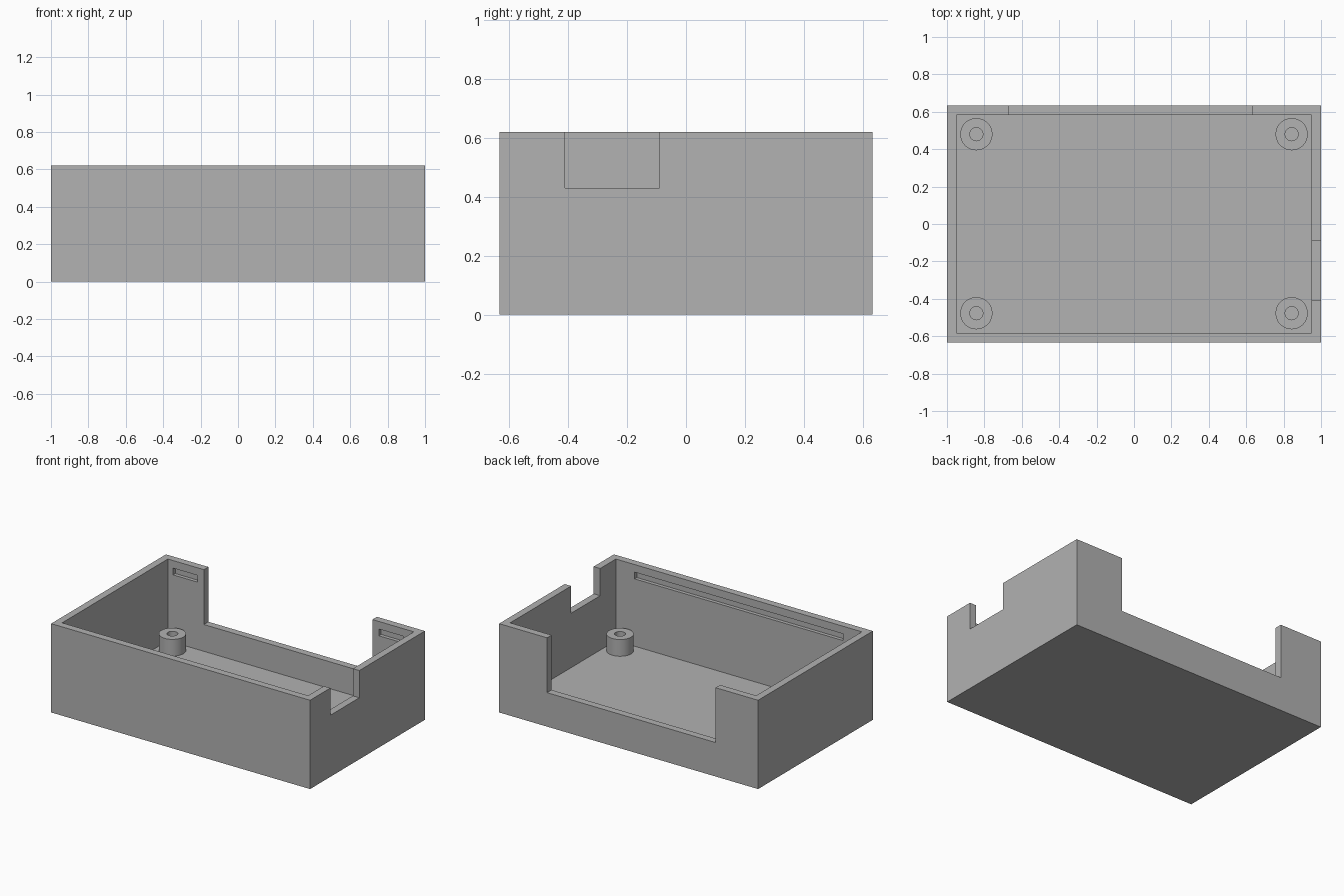
import bpy, bmesh, math
from mathutils import Vector

cube = bpy.data.objects.get("Cube")
if cube:
    bpy.data.objects.remove(cube, do_unlink=True)

HX, HY, H = 1.0, 0.633, 0.62      # outer half sizes and height
WALL = 0.05                       # wall and floor thickness
IX, IY = HX - WALL, HY - WALL     # inner half sizes
SLOT = 0.025                      # depth of the snap slots
SLOT_Z = (0.52, 0.567)
OVER = 0.1                        # cutter overshoot

grey = bpy.data.materials.new("plain_grey")
grey.use_nodes = True
grey.diffuse_color = (0.445, 0.445, 0.445, 1)
grey.node_tree.nodes["Principled BSDF"].inputs["Base Color"].default_value = grey.diffuse_color


def add_object(name, bm):
    bmesh.ops.recalc_face_normals(bm, faces=bm.faces)
    mesh = bpy.data.meshes.new(name)
    bm.to_mesh(mesh)
    bm.free()
    mesh.materials.append(grey)
    obj = bpy.data.objects.new(name, mesh)
    bpy.context.collection.objects.link(obj)
    return obj


def box(name, xs, ys, zs):
    bm = bmesh.new()
    bmesh.ops.create_cube(bm, size=1)
    low, high = (Vector(c) for c in zip(xs, ys, zs))
    for v in bm.verts:
        v.co = (low + high) / 2 + v.co * (high - low)
    return add_object(name, bm)


def activate(obj):
    bpy.ops.object.select_all(action='DESELECT')
    obj.select_set(True)
    bpy.context.view_layer.objects.active = obj


def cut(target, name, xs, ys, zs):
    cutter = box(name, xs, ys, zs)
    cutter.hide_render = True
    mod = target.modifiers.new(name, 'BOOLEAN')
    mod.operation = 'DIFFERENCE'
    mod.solver = 'EXACT'
    mod.object = cutter
    activate(target)
    bpy.ops.object.modifier_apply(modifier=mod.name)
    bpy.data.objects.remove(cutter, do_unlink=True)


# Open tray
case = box("case_tray", (-HX, HX), (-HY, HY), (0, H))
cut(case, "cavity", (-IX, IX), (-IY, IY), (WALL, H + OVER))

# Wide opening in the back wall, small notch in the +x side wall
cut(case, "back_opening", (-0.672, 0.63), (IY - 0.02, HY + OVER), (0.237, H + OVER))
cut(case, "side_notch", (IX - 0.02, HX + OVER), (-0.41, -0.09), (0.43, H + OVER))

# Shallow snap slots inside the front and back walls
cut(case, "front_slot", (-0.805, 0.805), (-IY - SLOT, -IY + OVER), SLOT_Z)
cut(case, "back_slot_a", (-0.91, -0.72), (IY - OVER, IY + SLOT), SLOT_Z)
cut(case, "back_slot_b", (0.68, 0.87), (IY - OVER, IY + SLOT), SLOT_Z)


# Hollow screw posts in the four corners
def screw_post(name, x, y, sides=48):
    profile = [(0.035, WALL), (0.086, WALL), (0.086, 0.167), (0.035, 0.167)]
    bm = bmesh.new()
    rings = []
    for i in range(sides):
        a = math.tau * i / sides
        rings.append([bm.verts.new((x + r * math.cos(a), y + r * math.sin(a), z))
                      for r, z in profile])
    for i, ring in enumerate(rings):
        after = rings[(i + 1) % sides]
        for j in range(1, 4):          # outer wall, top, inner wall
            k = (j + 1) % 4
            bm.faces.new((ring[j], after[j], after[k], ring[k]))
    post = add_object(name, bm)
    activate(post)
    bpy.ops.object.shade_smooth_by_angle(angle=math.radians(30))


for side, x in (("right", -0.843), ("left", 0.843)):
    for end, y in (("front", -0.477), ("back", 0.48)):
        screw_post(f"screw_post_{end}_{side}", x, y)
